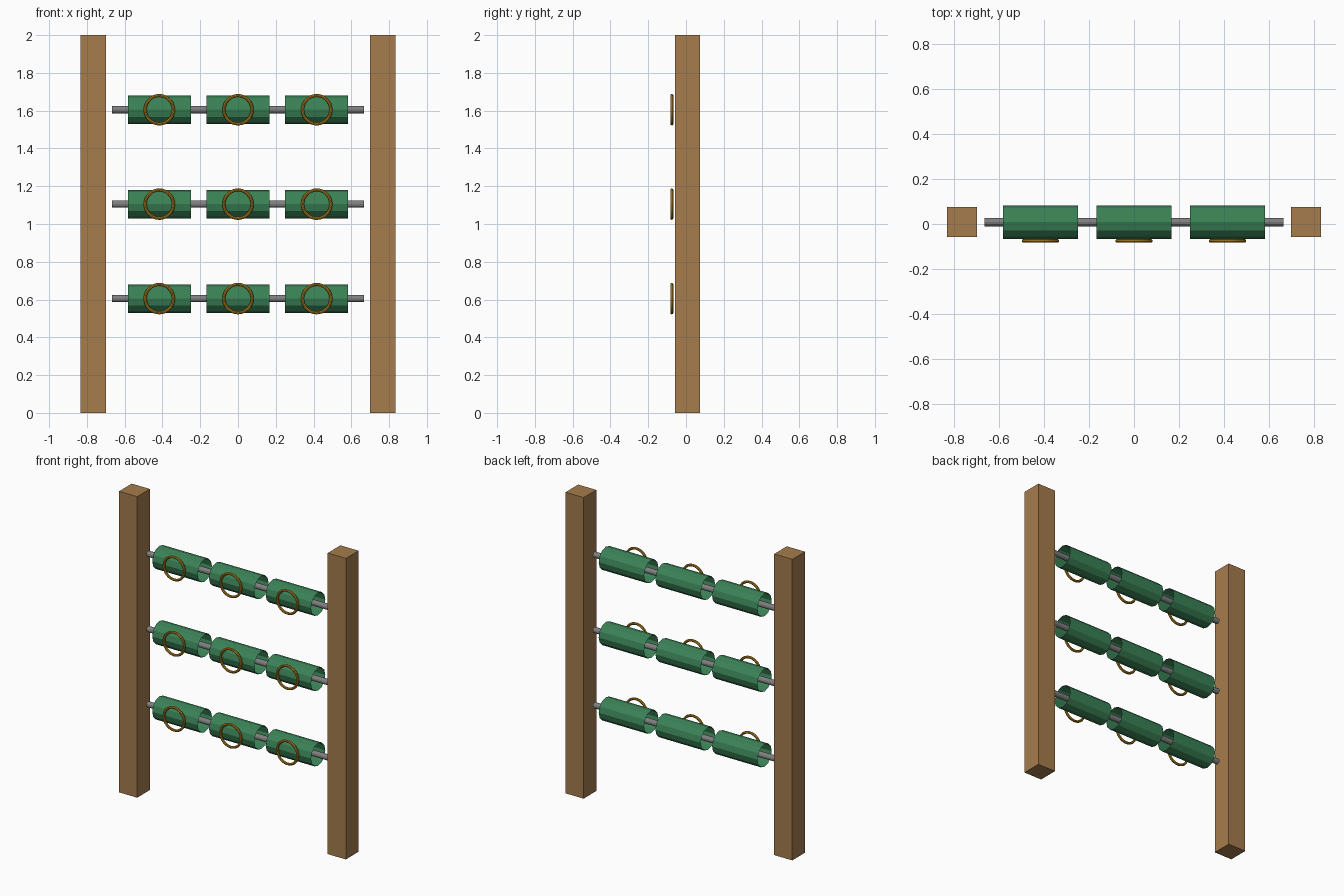
import bpy, math
from mathutils import Matrix

if "Cube" in bpy.data.objects:
    bpy.data.objects.remove(bpy.data.objects["Cube"])

YC = 0.0083          # depth of posts, rods and sleeves
LEVELS = (0.605, 1.105, 1.605)
COLUMNS = (-0.4167, 0.0, 0.4167)


def material(name, rgb):
    m = bpy.data.materials.new(name)
    lin = [((c / 255 + 0.055) / 1.055) ** 2.4 for c in rgb]
    m.diffuse_color = (*lin, 1)
    m.use_nodes = True
    m.node_tree.nodes["Principled BSDF"].inputs["Base Color"].default_value = m.diffuse_color
    return m


wood = material("wood brown", (166, 124, 77))
steel = material("steel grey", (128, 128, 128))
green = material("sleeve green", (58, 130, 86))
gold = material("ring gold", (190, 138, 35))


def finish(name, mat):
    ob = bpy.context.object
    ob.name = name
    ob.data.materials.append(mat)
    return ob


def x_cylinder(name, mat, sides, radius, length, x, z, fill):
    bpy.ops.mesh.primitive_cylinder_add(vertices=sides, radius=radius, depth=length,
                                        end_fill_type=fill)
    ob = finish(name, mat)
    ob.data.transform(Matrix.Rotation(math.pi / 2, 4, 'Y'))
    ob.location = (x, YC, z)


# Two square posts
for side, label in ((-1, "left"), (1, "right")):
    bpy.ops.mesh.primitive_cube_add(size=1)
    post = finish(label + "_post", wood)
    post.data.transform(Matrix.Diagonal((0.1333, 0.1333, 2, 1)))
    post.location = (side * 0.7667, YC, 1)

for row, z in enumerate(LEVELS, 1):
    # Rod running through the row
    x_cylinder(f"rod_{row}", steel, 12, 0.0188, 1.3333, 0, z, 'NGON')
    for col, x in enumerate(COLUMNS, 1):
        # Open-ended sleeve
        x_cylinder(f"sleeve_{row}_{col}", green, 12, 0.075, 0.3333, x, z, 'NOTHING')
        # Ring on the front
        bpy.ops.mesh.primitive_torus_add(major_radius=0.075, minor_radius=0.0083,
                                         major_segments=32, minor_segments=8)
        ring = finish(f"ring_{row}_{col}", gold)
        ring.data.transform(Matrix.Rotation(math.pi / 2, 4, 'X'))
        ring.location = (x, -0.075, z)
